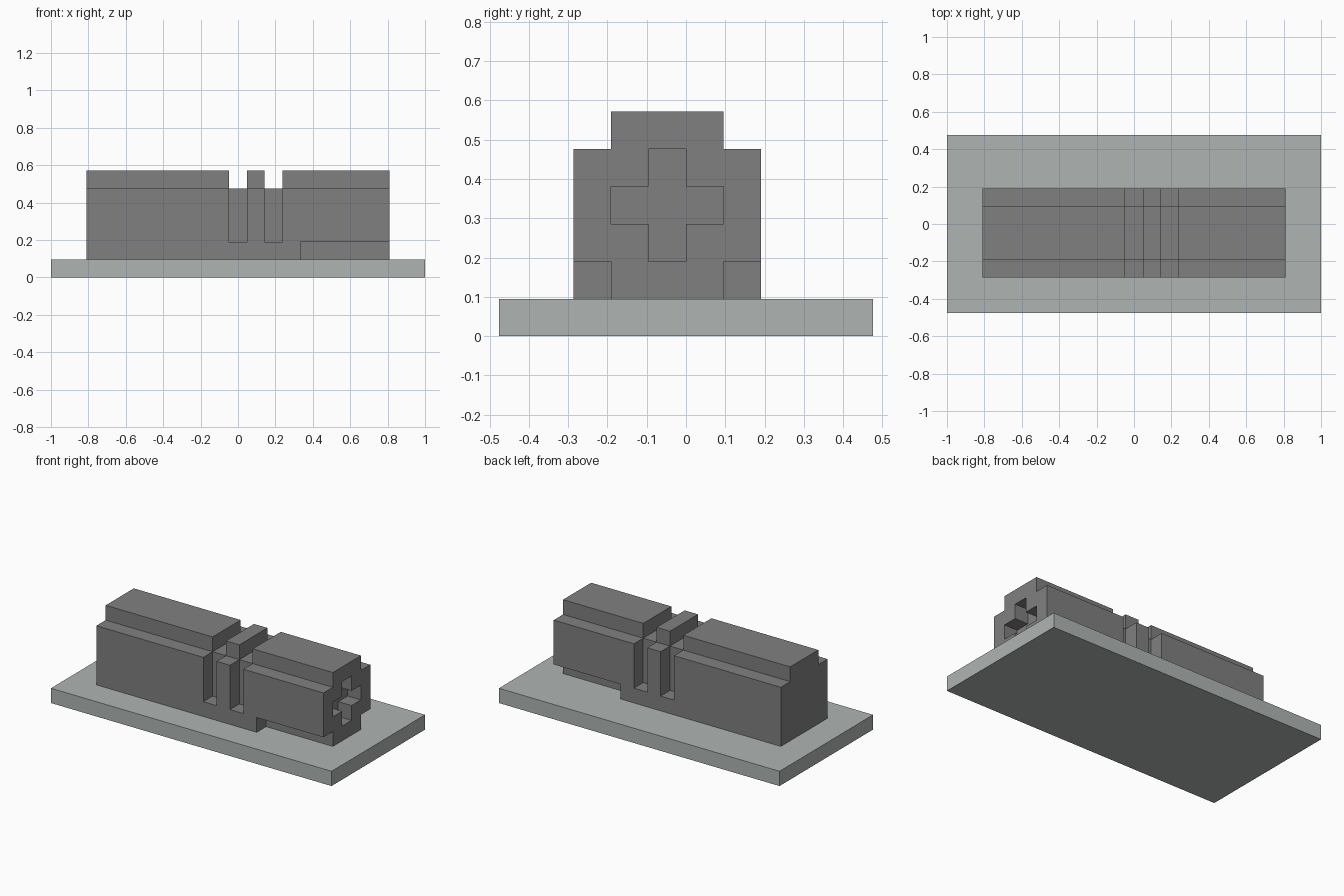
import bpy
import bmesh

U = 2 / 21  # one grid cell; the base is 21 cells long


def material(name, rgb):
    m = bpy.data.materials.new(name)
    m.use_nodes = True
    m.diffuse_color = (*rgb, 1)
    m.node_tree.nodes["Principled BSDF"].inputs["Base Color"].default_value = (*rgb, 1)
    return m


def prism(name, profile, x0, x1, mat):
    """Extrude a (y, z) profile along x, all in grid cells."""
    bm = bmesh.new()
    face = bm.faces.new([bm.verts.new((x0 * U, y * U, z * U)) for y, z in profile])
    new = bmesh.ops.extrude_face_region(bm, geom=[face])["geom"]
    bmesh.ops.translate(bm, vec=((x1 - x0) * U, 0, 0),
                        verts=[v for v in new if isinstance(v, bmesh.types.BMVert)])
    bmesh.ops.recalc_face_normals(bm, faces=bm.faces)
    mesh = bpy.data.meshes.new(name)
    bm.to_mesh(mesh)
    bm.free()
    mesh.materials.append(mat)
    obj = bpy.data.objects.new(name, mesh)
    bpy.context.collection.objects.link(obj)
    return obj


def rect(y0, y1, z0, z1):
    return [(y0, z0), (y1, z0), (y1, z1), (y0, z1)]


def symmetric(half):
    """Complete a half profile by mirroring it about the body's middle, y = -0.5."""
    mid = -0.5
    return [(mid + d, z) for d, z in half] + [(mid - d, z) for d, z in reversed(half)]


def carve(obj, cutter):
    cutter.hide_render = True
    mod = obj.modifiers.new("carve", "BOOLEAN")
    mod.operation = "DIFFERENCE"
    mod.solver = "EXACT"
    mod.object = cutter
    bpy.context.view_layer.objects.active = obj
    bpy.ops.object.modifier_apply(modifier=mod.name)
    bpy.data.objects.remove(cutter, do_unlink=True)


cube = bpy.data.objects.get("Cube")
if cube:
    bpy.data.objects.remove(cube, do_unlink=True)

light_grey = material("light grey", (0.43, 0.46, 0.45))
dark_grey = material("dark grey", (0.216, 0.216, 0.216))

# Flat base slab
prism("base_plate", rect(-5, 5, 0, 1), -10.5, 10.5, light_grey)

# Long body with a stepped top
body = prism("body", symmetric([(2.5, 1), (2.5, 5), (1.5, 5), (1.5, 6)]), -8.5, 8.5, dark_grey)

# Two grooves wrapping over the sides and top
wrap = symmetric([(1.5, 5), (1.5, 2), (3.5, 2), (3.5, 7)])
for x in (-0.5, 1.5):
    carve(body, prism("groove_cutter", wrap, x, x + 1, dark_grey))

# Undercuts along both lower edges at the right end
for y in (-4, 1):
    carve(body, prism("undercut_cutter", rect(y, y + 2, 0, 2), 3.5, 9.5, dark_grey))

# Cross-shaped socket in the end face
cross = symmetric([(0.5, 2), (0.5, 3), (1.5, 3), (1.5, 4), (0.5, 4), (0.5, 5)])
carve(body, prism("socket_cutter", cross, 7.5, 9.5, dark_grey))
